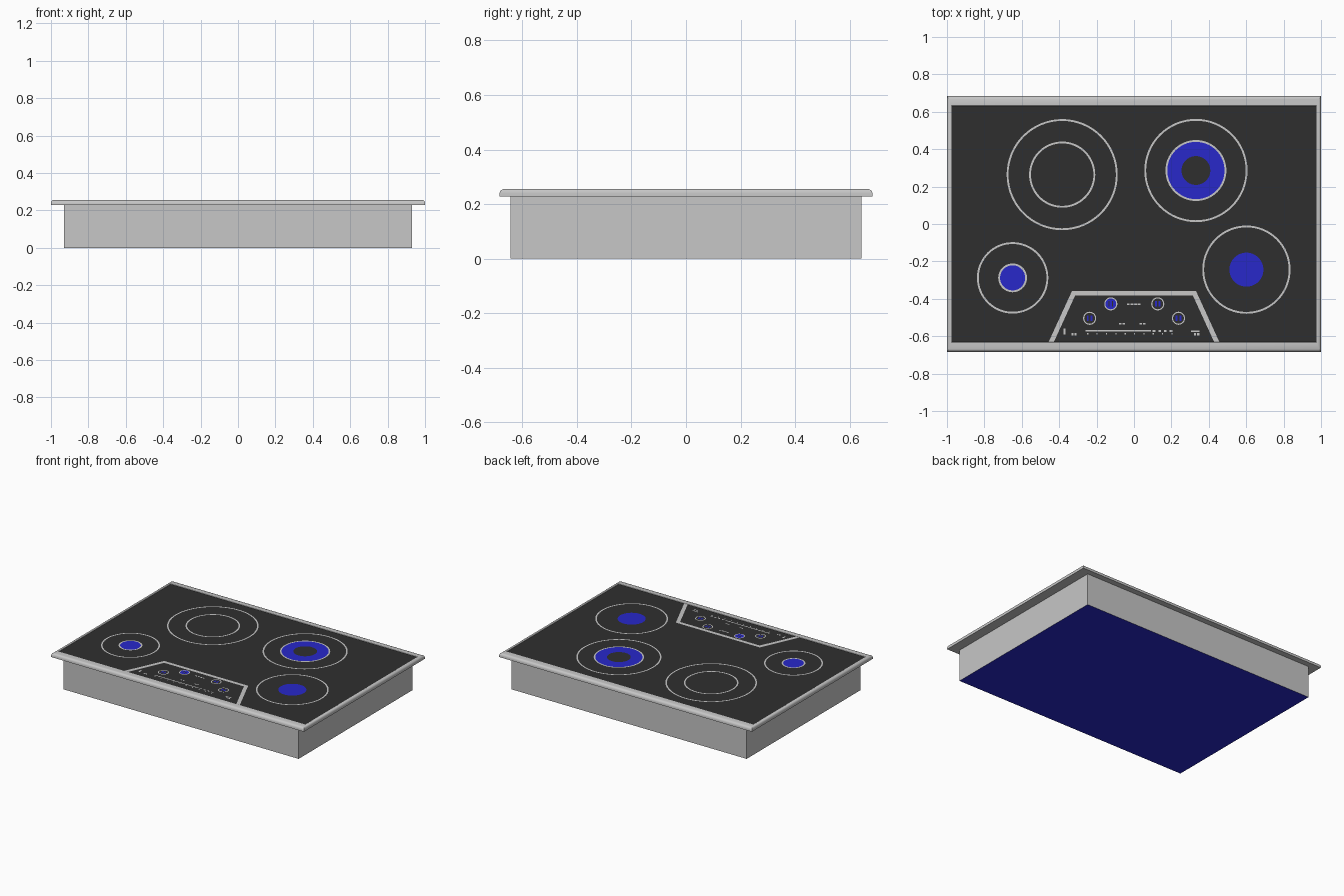
import bpy, bmesh, math

if "Cube" in bpy.data.objects:
    bpy.data.objects.remove(bpy.data.objects["Cube"])

def material(name, rgb):
    m = bpy.data.materials.new(name)
    m.diffuse_color = (*rgb, 1)
    m.use_nodes = True
    m.node_tree.nodes["Principled BSDF"].inputs["Base Color"].default_value = m.diffuse_color
    return m

STEEL = material("steel grey", (0.57, 0.57, 0.57))
GLASS = material("dark glass", (0.028, 0.028, 0.028))
BLUE = material("deep blue", (0.021, 0.021, 0.59))

GLASS_Z = 0.2535
MARK_Z = GLASS_Z + 0.001

def finish(name, bm, *mats):
    me = bpy.data.meshes.new(name)
    bm.to_mesh(me)
    bm.free()
    ob = bpy.data.objects.new(name, me)
    bpy.context.collection.objects.link(ob)
    for m in mats:
        me.materials.append(m)
    return ob

def flat(name, polys, mat, z=MARK_Z):
    """Flat upward-facing plates from 2D polygons."""
    bm = bmesh.new()
    for p in polys:
        f = bm.faces.new([bm.verts.new((x, y, z)) for x, y in p])
        f.normal_update()
        if f.normal.z < 0:
            f.normal_flip()
    bmesh.ops.remove_doubles(bm, verts=bm.verts, dist=1e-5)
    return finish(name, bm, mat)

def rect(x0, x1, y0, y1):
    return [(x0, y0), (x1, y0), (x1, y1), (x0, y1)]

def circle(cx, cy, r, n):
    return [(cx + r * math.cos(2 * math.pi * i / n),
             cy + r * math.sin(2 * math.pi * i / n)) for i in range(n)]

def ring(name, cx, cy, r_out, r_in, mat, n=64, z=MARK_Z):
    a, b = circle(cx, cy, r_out, n), circle(cx, cy, r_in, n)
    return flat(name, [[a[i], a[(i + 1) % n], b[(i + 1) % n], b[i]]
                       for i in range(n)], mat, z)

def disc(name, cx, cy, r, mat, n=64, z=MARK_Z):
    return flat(name, [circle(cx, cy, r, n)], mat, z)

# Body box below the counter, blue underside
bm = bmesh.new()
bmesh.ops.create_cube(bm, size=1)
for v in bm.verts:
    v.co.x *= 1.86
    v.co.y *= 1.286
    v.co.z = (v.co.z + 0.5) * 0.23
bm.normal_update()
for f in bm.faces:
    f.material_index = 1 if f.normal.z < -0.5 else 0
finish("body", bm, STEEL, BLUE)

# Trim frame: rectangular loops lofted over a rounded lip profile
profile = [(0.92, 0.63, 0.228), (1.0, 0.684, 0.228), (1.0, 0.684, 0.240),
           (0.9985, 0.681, 0.247), (0.995, 0.676, 0.252), (0.990, 0.669, 0.255),
           (0.977, 0.634, 0.255), (0.975, 0.632, GLASS_Z)]
bm = bmesh.new()
loops = [[bm.verts.new((sx * x, sy * y, z))
          for sx, sy in ((-1, -1), (1, -1), (1, 1), (-1, 1))] for x, y, z in profile]
for a, b in zip(loops, loops[1:]):
    for i in range(4):
        j = (i + 1) % 4
        bm.faces.new((a[i], a[j], b[j], b[i]))
frame = finish("trim_frame", bm, STEEL)
bpy.context.view_layer.objects.active = frame
frame.select_set(True)
bpy.ops.object.shade_smooth_by_angle(angle=math.radians(35))
frame.select_set(False)

# Glass top
flat("glass_top", [rect(-0.975, 0.975, -0.632, 0.632)], GLASS, GLASS_Z)

# Burner marker rings: centre x, y and the radii
W = 0.010
burners = {"back_left": (-0.384, 0.264, (0.297, 0.177)),
           "back_right": (0.331, 0.286, (0.276, 0.163)),
           "front_left": (-0.649, -0.288, (0.191, 0.077)),
           "front_right": (0.601, -0.244, (0.236,))}
for name, (x, y, radii) in burners.items():
    for k, r in enumerate(radii):
        ring(f"{name}_burner_ring_{k + 1}", x, y, r, r - W, STEEL)

# Blue burner centres
ring("back_right_burner_zone", 0.331, 0.286, 0.153, 0.077, BLUE)
disc("front_left_burner_zone", -0.649, -0.288, 0.067, BLUE)
disc("front_right_burner_zone", 0.601, -0.244, 0.091, BLUE)

# Control panel border: two slanted bands and a top band
outer = [(-0.457, -0.632), (-0.332, -0.359), (0.332, -0.359), (0.457, -0.632)]
inner = [(-0.429, -0.632), (-0.315, -0.383), (0.315, -0.383), (0.429, -0.632)]
flat("control_panel_border",
     [[outer[i], outer[i + 1], inner[i + 1], inner[i]] for i in range(3)], STEEL)

# Control dials: thin rings with blue display bars
dials = [(-0.124, -0.427), (0.127, -0.427), (-0.237, -0.504), (0.238, -0.504)]
for k, (x, y) in enumerate(dials):
    ring(f"control_dial_ring_{k + 1}", x, y, 0.035, 0.029, STEEL, 32)
    if k == 0:
        disc("control_dial_fill", x, y, 0.029, BLUE, 32)
        flat("control_dial_display",
             [rect(x + s - 0.003, x + s + 0.003, y - 0.014, y + 0.014)
              for s in (-0.009, 0.009)], GLASS, MARK_Z + 0.0005)
    else:
        flat(f"control_dial_display_{k + 1}",
             [rect(x + s - 0.005, x + s + 0.005, y - 0.014, y + 0.014)
              for s in (-0.010, 0.010)], BLUE)

# Slider line and small touch marks
marks = [rect(-0.258, 0.09, -0.575, -0.568)]
marks += [rect(-0.25 + 0.05 * i, -0.244 + 0.05 * i, -0.592, -0.582) for i in range(10)]
marks += [rect(0.1 + 0.03 * i, 0.115 + 0.03 * i, -0.577, -0.568) for i in range(4)]
marks += [rect(-0.038 + 0.019 * i, -0.023 + 0.019 * i, -0.433, -0.424) for i in range(4)]
marks += [rect(x, x + 0.013, -0.538, -0.530) for x in (-0.08, -0.062, 0.03, 0.048)]
marks += [rect(x, x + 0.011, -0.595, -0.584) for x in (-0.335, -0.318, 0.32, 0.338)]
marks += [rect(-0.376, -0.366, -0.59, -0.56), rect(0.305, 0.35, -0.577, -0.570)]
flat("touch_marks", marks, STEEL)
